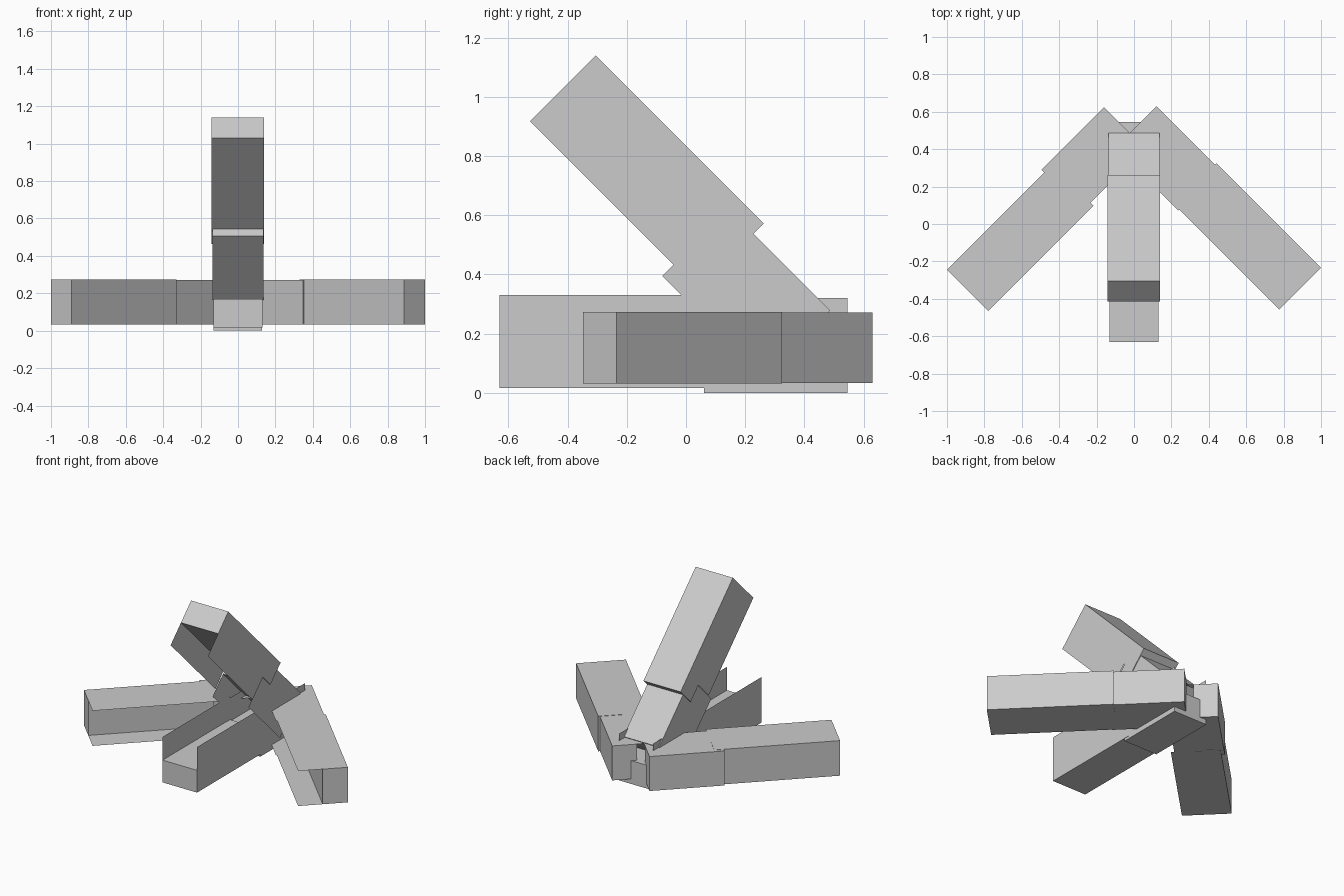
import bpy
import bmesh
from mathutils import Vector

cube = bpy.data.objects.get("Cube")
if cube:
    bpy.data.objects.remove(cube, do_unlink=True)

# One plain grey for every part
grey = bpy.data.materials.new("light_grey")
grey.use_nodes = True
grey.diffuse_color = (0.6, 0.6, 0.6, 1)
grey.node_tree.nodes["Principled BSDF"].inputs["Base Color"].default_value = (0.6, 0.6, 0.6, 1)


def channel(name, along, out, across, span, depth, width, wall_start=None):
    """Solid half-depth beam with two thin side walls, open on the inner side.
    span and depth are measured along the unnormalised direction vectors."""
    d, n, w = Vector(along), Vector(out), Vector(across)
    a0, a1 = (s / d.length_squared for s in span)
    inner, mid, outer = (s / n.length_squared for s in depth)
    wall0 = a0 if wall_start is None else wall_start / d.length_squared
    bm = bmesh.new()

    def point(a, b, c):
        return bm.verts.new(d * a + n * b + w * c)

    # Solid outer half
    corners = [point(a, b, c) for a in (a0, a1) for b in (mid, outer) for c in width]
    bmesh.ops.convex_hull(bm, input=corners)
    bmesh.ops.dissolve_limit(bm, angle_limit=0.01, verts=bm.verts[:], edges=bm.edges[:])
    bmesh.ops.recalc_face_normals(bm, faces=bm.faces[:])

    # Thin side walls around the open half
    for c in width:
        face = bm.faces.new([point(wall0, inner, c), point(a1, inner, c),
                             point(a1, mid, c), point(wall0, mid, c)])
        face.normal_update()
        if face.normal.dot(w) * (c - sum(width) / 2) < 0:
            face.normal_flip()

    mesh = bpy.data.meshes.new(name)
    bm.to_mesh(mesh)
    bm.free()
    mesh.materials.append(grey)
    obj = bpy.data.objects.new(name, mesh)
    bpy.context.collection.objects.link(obj)


X, Z = (1, 0, 0), (0, 0, 1)

# Raised finger leaning forward
up = ((0, -1, 1), (0, 1, 1), X)
channel("raised_finger_tip", *up, (0.31, 1.445), (0.39, 0.615, 0.835), (-0.143, 0.14), 0.475)
channel("raised_finger_base", *up, (-0.21, 0.475), (0.315, 0.54, 0.765), (-0.137, 0.135))

# Left finger
left = ((1, -1, 0), (1, 1, 0), Z)
channel("left_finger_tip", *left, (0.115, 1.235), (0.32, 0.54, 0.765), (0.032, 0.273))
channel("left_finger_base", *left, (-0.51, 0.165), (0.31, 0.53, 0.75), (0.034, 0.271))

# Right finger
right = ((-1, -1, 0), (-1, 1, 0), Z)
channel("right_finger_tip", *right, (0.12, 1.245), (0.315, 0.535, 0.755), (0.032, 0.273))
channel("right_finger_base", *right, (-0.465, 0.205), (0.345, 0.565, 0.785), (0.034, 0.271))

# Lower finger pointing forward
low = ((0, -1, 0), (0, 0, -1), X)
channel("lower_finger_tip", *low, (-0.1, 0.63), (-0.33, -0.17, -0.017), (-0.132, 0.13))
channel("lower_finger_base", *low, (-0.545, -0.06), (-0.32, -0.16, 0), (-0.13, 0.128))
